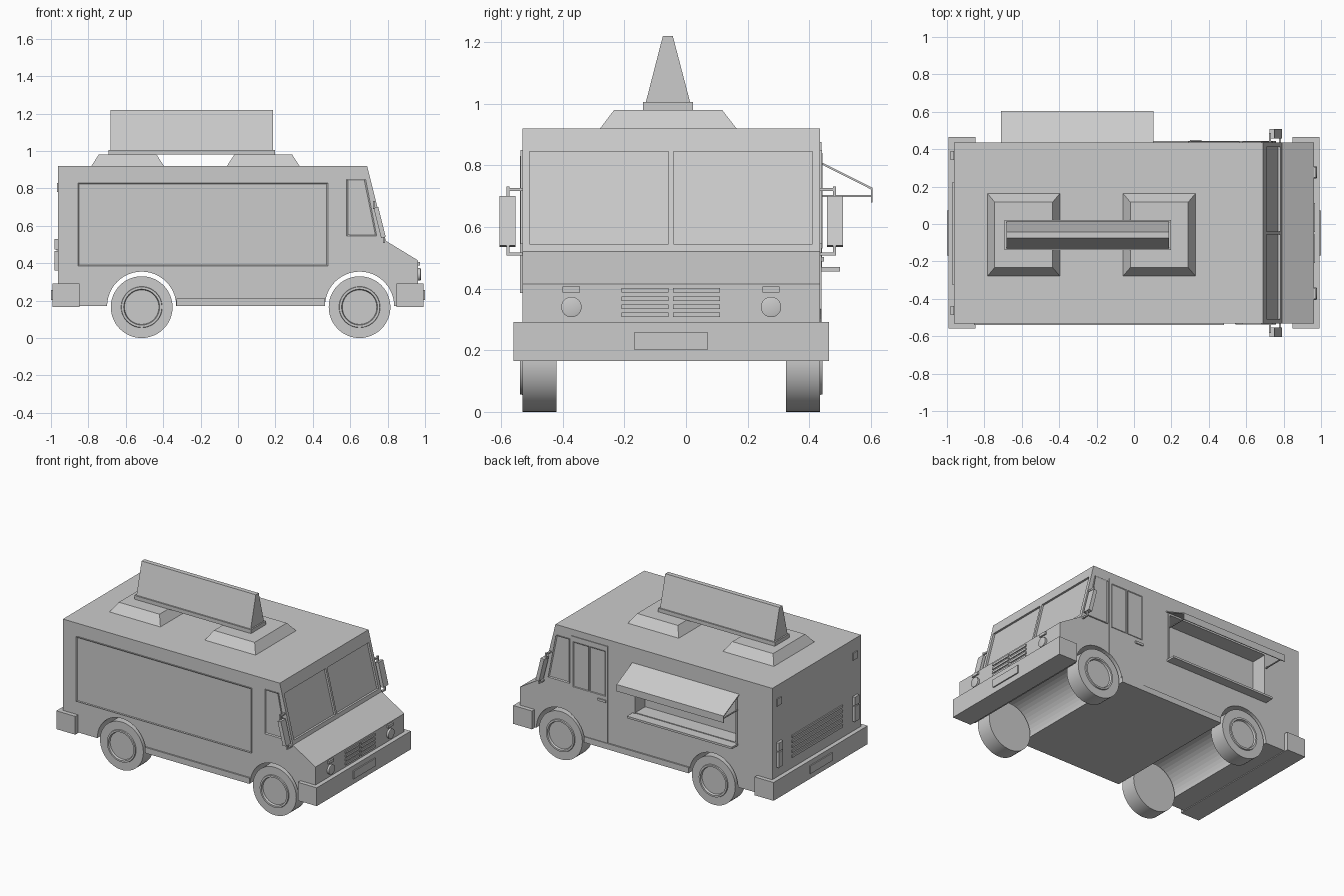
import bpy, bmesh
from math import sin, cos, pi
from mathutils import Vector

if "Cube" in bpy.data.objects:
    bpy.data.objects.remove(bpy.data.objects["Cube"])

CY = -0.048              # centre plane of the van body
Y0, Y1 = -0.531, 0.435   # body sides


def finish(name, bm):
    bmesh.ops.recalc_face_normals(bm, faces=bm.faces)
    me = bpy.data.meshes.new(name)
    bm.to_mesh(me)
    bm.free()
    ob = bpy.data.objects.new(name, me)
    bpy.context.collection.objects.link(ob)
    return ob


def smooth(ob):
    bpy.ops.object.select_all(action='DESELECT')
    ob.select_set(True)
    bpy.context.view_layer.objects.active = ob
    bpy.ops.object.shade_smooth_by_angle(angle=0.5)


def prism(name, pts, axis, a, b, inset=0, sink=0):
    """Extrude a profile along x (points are y,z) or y (points are x,z), optionally sinking the end face."""
    bm = bmesh.new()
    at = (lambda p: (a, p[0], p[1])) if axis == 'x' else (lambda p: (p[0], a, p[1]))
    d = Vector((b - a, 0, 0)) if axis == 'x' else Vector((0, b - a, 0))
    f = bm.faces.new([bm.verts.new(at(p)) for p in pts])
    ret = bmesh.ops.extrude_face_region(bm, geom=[f], use_keep_orig=True)
    bmesh.ops.translate(bm, vec=d, verts=[v for v in ret['geom'] if isinstance(v, bmesh.types.BMVert)])
    if inset:
        bmesh.ops.recalc_face_normals(bm, faces=bm.faces)
        cap = [g for g in ret['geom'] if isinstance(g, bmesh.types.BMFace)]
        bmesh.ops.inset_region(bm, faces=cap, thickness=inset)
        bmesh.ops.translate(bm, vec=-d.normalized() * sink, verts=cap[0].verts)
    return finish(name, bm)


def rect(a, b, c, d):
    return [(a, c), (b, c), (b, d), (a, d)]


def box(name, x0, x1, y0, y1, z0, z1):
    return prism(name, rect(y0, y1, z0, z1), 'x', x0, x1)


def frustum(name, base, top, z0, z1):
    bm = bmesh.new()
    rings = [[bm.verts.new((x, y, z)) for x, y in rect(*r)] for r, z in ((base, z0), (top, z1))]
    for r in rings:
        bm.faces.new(r)
    for i in range(4):
        j = (i + 1) % 4
        bm.faces.new((rings[0][i], rings[0][j], rings[1][j], rings[1][i]))
    return finish(name, bm)


def lathe(name, prof, centre, axis, sign, n=48):
    """Revolve (radius, offset) points about an axis through centre."""
    bm = bmesh.new()
    rings = []
    for r, o in prof:
        ring = []
        for i in range(n):
            u, v = r * cos(2 * pi * i / n), r * sin(2 * pi * i / n)
            p = (u, o * sign, v) if axis == 'y' else (o * sign, u, v)
            ring.append(bm.verts.new(Vector(centre) + Vector(p)))
        rings.append(ring)
    bm.faces.new(rings[0])
    bm.faces.new(rings[-1])
    for a, b in zip(rings, rings[1:]):
        for i in range(n):
            bm.faces.new((a[i], a[(i + 1) % n], b[(i + 1) % n], b[i]))
    ob = finish(name, bm)
    smooth(ob)
    return ob


def cut(ob, cutter):
    m = ob.modifiers.new('cut', 'BOOLEAN')
    m.operation, m.solver, m.object = 'DIFFERENCE', 'EXACT', cutter
    bpy.context.view_layer.objects.active = ob
    bpy.ops.object.modifier_apply(modifier=m.name)
    bpy.data.objects.remove(cutter)


def arch(cx, r=0.185, n=24):
    return [(cx - r * cos(pi * i / n), 0.17 + r * sin(pi * i / n)) for i in range(n + 1)]


# Body shell with wheel arches running right through
WX = (-0.515, 0.65)
side = [(-0.962, 0.17)] + arch(WX[0]) + arch(WX[1]) + [
    (0.962, 0.17), (0.962, 0.415), (0.79, 0.52), (0.69, 0.92), (-0.962, 0.92)]
body = prism('body', side, 'y', Y0, Y1)

# Sunken windscreen panes and serving hatch
glass_x = lambda z: 0.79 - (z - 0.52) * 0.25
for y0, y1 in ((-0.508, -0.057), (-0.041, 0.411)):
    lo, hi = glass_x(0.545), glass_x(0.845)
    cut(body, prism('cutter', [(lo - 0.014, 0.545), (lo + 0.05, 0.545),
                               (hi + 0.05, 0.845), (hi - 0.014, 0.845)], 'y', y0, y1))
cut(body, box('cutter', -0.685, 0.08, 0.33, 0.5, 0.475, 0.79))

# Bumpers and plates
for s, n in ((1, 'front'), (-1, 'rear')):
    xs = sorted((s * 0.848, s * 0.992))
    box(n + '_bumper', *xs, -0.56, 0.464, 0.165, 0.291)
    prism(n + '_plate', rect(-0.168, 0.072, 0.203, 0.257), 'x', s * 0.985, s)

# Wheels with raised rims
tyre = [(0.165, 0), (0.165, 0.11), (0.11, 0.11), (0.108, 0.118), (0.096, 0.118), (0.092, 0.104)]
for i, x in enumerate(WX):
    for s, y in ((-1, -0.42), (1, 0.325)):
        lathe(('rear', 'front')[i] + '_wheel', tyre, (x, y, 0.165), 'y', s)

# Both sides: skirts, cab windows, mirrors
for s, y in ((-1, Y0), (1, Y1)):
    prism('side_skirt', rect(-0.33, 0.465, 0.17, 0.21), 'y', y - s * 0.01, y + s * 0.01)
    prism('cab_window', [(0.58, 0.545), (0.742, 0.545), (0.682, 0.85), (0.58, 0.85)], 'y',
          y - s * 0.01, y + s * 0.006, 0.01, 0.005)
    head = [(0.765, 0.535), (0.79, 0.54), (0.75, 0.7), (0.725, 0.695)]
    prism('mirror', head, 'y', y + s * 0.022, y + s * 0.074)
    for z, e in ((0.512, 0.535), (0.722, 0.695)):
        x = glass_x(z) - 0.012
        box('mirror_arm', x - 0.006, x + 0.006, *sorted((y - s * 0.01, y + s * 0.052)), z - 0.005, z + 0.005)
        box('mirror_post', x - 0.006, x + 0.006, *sorted((y + s * 0.042, y + s * 0.052)),
            min(z, e) - 0.005, max(z, e) + 0.01)

# Large display panel on the near side
prism('side_panel', rect(-0.855, 0.48, 0.385, 0.83), 'y', Y0 + 0.01, Y0 - 0.008, 0.008, 0.004)

# Door with two panes and a handle, trimmed by the front arch
door = prism('door', rect(0.29, 0.565, 0.21, 0.875), 'y', Y1 - 0.01, Y1 + 0.005)
cut(door, prism('cutter', arch(WX[1]) + [(0.835, 0.1), (0.465, 0.1)], 'y', 0.3, 0.6))
for x in (0.305, 0.432):
    prism('door_pane', rect(x, x + 0.118, 0.53, 0.84), 'y', Y1, Y1 + 0.008, 0.01, 0.005)
box('door_handle', 0.3, 0.36, Y1, Y1 + 0.013, 0.487, 0.503)

# Serving counter, hatch frame, awning and stays
box('counter', -0.7, 0.1, 0.36, 0.5, 0.456, 0.47)
for x0, x1, z0, z1 in ((-0.697, -0.685, 0.47, 0.8), (0.08, 0.092, 0.47, 0.8), (-0.697, 0.092, 0.79, 0.802)):
    box('hatch_frame', x0, x1, Y1 - 0.01, Y1 + 0.006, z0, z1)
prism('awning', [(0.43, 0.815), (0.605, 0.727), (0.605, 0.68), (0.6, 0.68), (0.6, 0.722), (0.43, 0.808)],
      'x', -0.71, 0.105)
for x in (-0.695, 0.085):
    box('awning_stay', x - 0.004, x + 0.004, 0.43, 0.602, 0.697, 0.703)

# Nose: grille slats, headlights, indicators
for y in (-0.209, -0.042):
    for k in range(4):
        z = 0.307 + k * 0.0265
        prism('grille_slat', rect(y, y + 0.153, z, z + 0.015), 'x', 0.955, 0.969)
for s in (-1, 1):
    y = CY + s * 0.324
    lathe('headlight', [(0.033, -0.01), (0.033, 0.014), (0.027, 0.016)], (0.962, y, 0.34), 'x', 1, 32)
    box('indicator', 0.95, 0.973, y - 0.028, y + 0.028, 0.387, 0.406)

# Tail: louvres, tail lights, marker lights
for k in range(5):
    z = 0.365 + k * 0.034
    box('rear_louvre', -0.97, -0.955, -0.325, 0.225, z, z + 0.016)
for s in (-1, 1):
    y = CY + s * 0.414
    box('tail_light', -0.98, -0.955, y - 0.024, y + 0.024, 0.36, 0.465)
    box('reverse_light', -0.98, -0.955, y - 0.024, y + 0.024, 0.472, 0.53)
    box('marker_light', -0.969, -0.955, y - 0.024, y + 0.024, 0.78, 0.83)

# Roof plinths and wedge signboard
for x in (-0.785, -0.06):
    frustum('roof_plinth', (x, x + 0.39, -0.28, 0.165), (x + 0.04, x + 0.35, -0.233, 0.117), 0.918, 0.98)
box('sign_base', -0.692, 0.197, -0.14, 0.022, 0.98, 1.006)
prism('roof_sign', [(-0.13, 1.006), (0.013, 1.006), (-0.043, 1.22), (-0.075, 1.22)], 'x', -0.682, 0.188)
